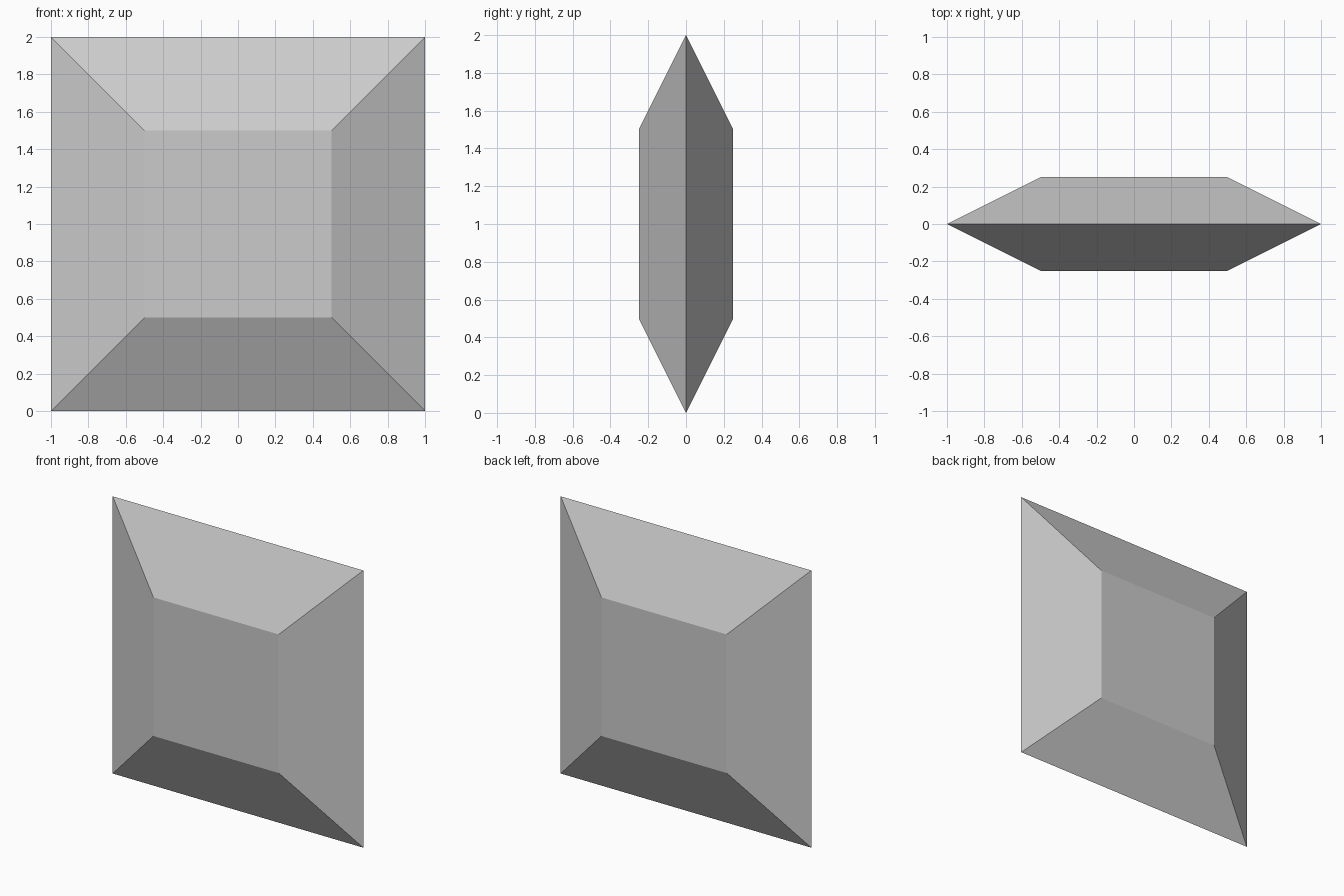
import bpy, bmesh

if "Cube" in bpy.data.objects:
    bpy.data.objects.remove(bpy.data.objects["Cube"])

# Double-sided bevelled square tile: stacked square rings lofted along y
rings = [(-0.25, 0.5), (0.0, 1.0), (0.25, 0.5)]  # (y, half width)
corners = [(-1, -1), (1, -1), (1, 1), (-1, 1)]

bm = bmesh.new()
loops = [[bm.verts.new((sx * h, y, 1 + sz * h)) for sx, sz in corners]
         for y, h in rings]

# Sloped bevel faces between neighbouring rings
for a, b in zip(loops, loops[1:]):
    for i in range(4):
        j = (i + 1) % 4
        bm.faces.new((a[i], a[j], b[j], b[i]))

# Flat front and back faces
bm.faces.new(loops[0])
bm.faces.new(loops[-1])
bmesh.ops.recalc_face_normals(bm, faces=bm.faces)

mesh = bpy.data.meshes.new("bevelled_tile")
bm.to_mesh(mesh)
bm.free()
tile = bpy.data.objects.new("bevelled_tile", mesh)
bpy.context.collection.objects.link(tile)
